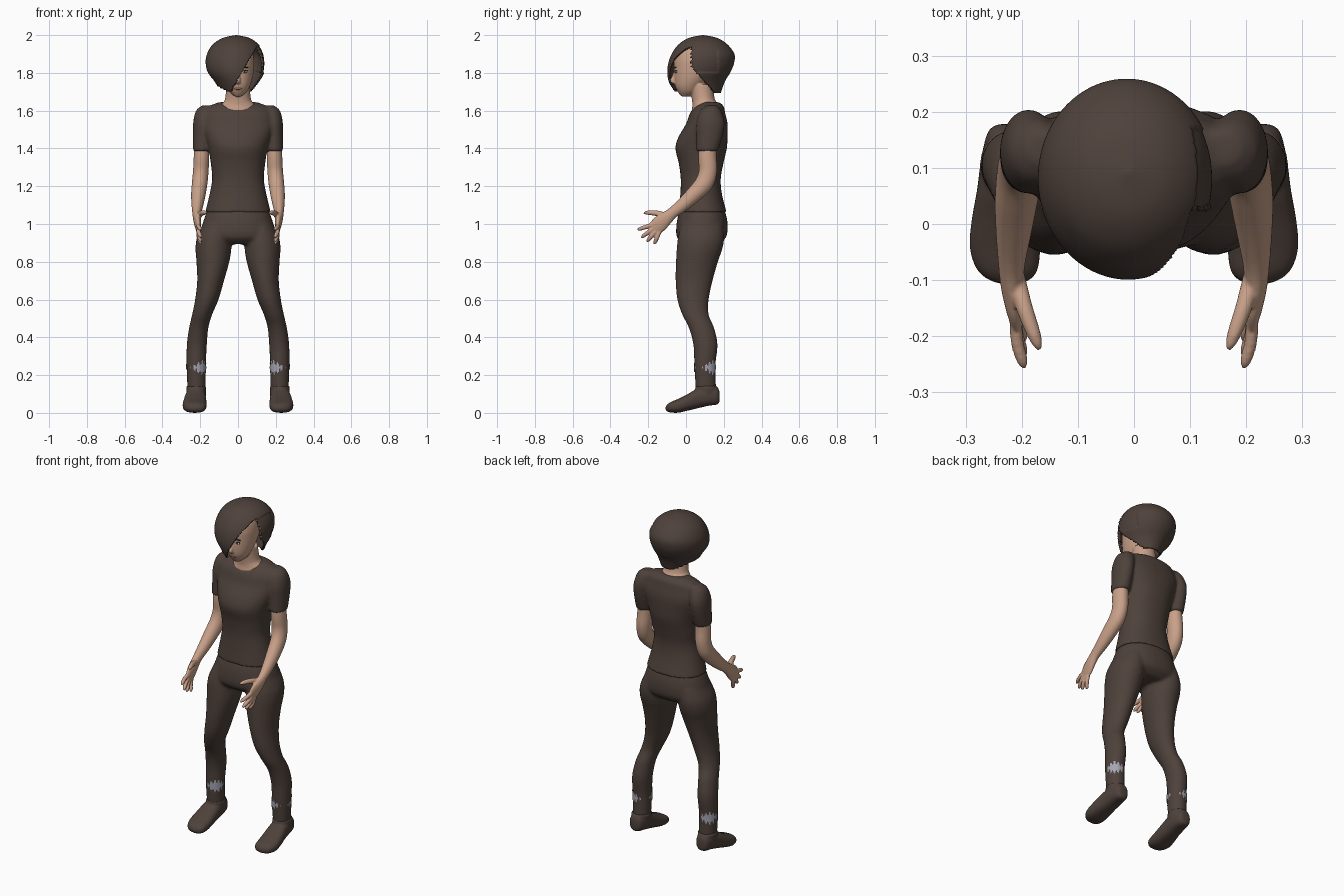
import bpy, bmesh, math
from mathutils import Vector, Matrix


def material(name, rgb):
    m = bpy.data.materials.new(name)
    m.diffuse_color = (*rgb, 1)
    return m


BROWN = material("dark brown", (0.076, 0.053, 0.043))
SKIN = material("skin", (0.58, 0.355, 0.25))
GREY = material("lavender grey", (0.38, 0.38, 0.46))
DARK = material("eye dark", (0.03, 0.02, 0.018))
WHITE = material("eye white", (0.6, 0.55, 0.5))
LIP = material("lip", (0.42, 0.19, 0.15))


def smooth_rings(rings, sub):
    """Catmull-Rom interpolation of (x, y, z, ra, rb) rows."""
    out, last = [], len(rings) - 1
    for i in range(last):
        p = [rings[max(0, min(last, i + k))] for k in (-1, 0, 1, 2)]
        for s in range(sub):
            t = s / sub
            out.append([0.5 * (2 * b + (c - a) * t + (2 * a - 5 * b + 4 * c - d) * t * t
                               + (3 * b - a - 3 * c + d) * t ** 3) for a, b, c, d in zip(*p)])
    return out + [list(rings[-1])]


def loft(bm, rings, side=1, axis=None, n=36, sub=5, power=2.0):
    """Skin oval rings; axis fixes the ring normal, otherwise rings follow the path."""
    rows = smooth_rings(rings, sub)
    cen = [Vector(r[:3]) for r in rows]
    loops = []
    for i, r in enumerate(rows):
        t = Vector(axis) if axis else (cen[min(i + 1, len(cen) - 1)] - cen[max(i - 1, 0)]).normalized()
        u = Vector((1, 0, 0))
        u = (u - t * u.dot(t)).normalized()
        v = t.cross(u)
        loop = []
        for k in range(n):
            a = 2 * math.pi * k / n
            c, s = math.cos(a), math.sin(a)
            c = math.copysign(abs(c) ** (2 / power), c)
            s = math.copysign(abs(s) ** (2 / power), s)
            co = cen[i] + u * c * max(r[3], 0.001) + v * s * max(r[4], 0.001)
            loop.append(bm.verts.new((co.x * side, co.y, co.z)))
        loops.append(loop)
    for a, b in zip(loops, loops[1:]):
        for k in range(n):
            bm.faces.new((a[k], a[(k + 1) % n], b[(k + 1) % n], b[k]))
    bm.faces.new(loops[0])
    bm.faces.new(loops[-1])
    bmesh.ops.recalc_face_normals(bm, faces=bm.faces)


def finish(bm, name, mat, voxel=0, relax=4):
    """Make the object; a voxel size fuses overlapping pieces into one skin."""
    me = bpy.data.meshes.new(name)
    for f in bm.faces:
        f.smooth = True
    bm.to_mesh(me)
    bm.free()
    me.materials.append(mat)
    ob = bpy.data.objects.new(name, me)
    bpy.context.collection.objects.link(ob)
    if voxel:
        m = ob.modifiers.new("fuse", 'REMESH')
        m.mode, m.voxel_size, m.use_smooth_shade = 'VOXEL', voxel, True
        m = ob.modifiers.new("relax", 'SMOOTH')
        m.factor, m.iterations = 0.5, relax
    return ob


def blob(name, mat, loc, scale):
    bm = bmesh.new()
    bmesh.ops.create_uvsphere(bm, u_segments=16, v_segments=10, radius=1,
                              matrix=Matrix.Translation(loc) @ Matrix.Diagonal((*scale, 1)))
    finish(bm, name, mat)


UP, BACK = (0, 0, 1), (0, 1, 0)

# Shirt: torso and two short sleeves
bm = bmesh.new()
loft(bm, [(0, .088, 1.062, .174, .127), (0, .08, 1.16, .15, .11), (0, .078, 1.24, .137, .106),
          (0, .08, 1.32, .144, .118), (0, .08, 1.40, .157, .136), (0, .09, 1.46, .175, .13),
          (0, .11, 1.53, .195, .11), (0, .115, 1.59, .185, .092), (0, .125, 1.625, .15, .073),
          (0, .13, 1.645, .10, .045)], axis=UP, power=2.2)
for s in (1, -1):
    loft(bm, [(.192, .112, 1.385, .046, .057), (.19, .125, 1.47, .049, .07), (.187, .13, 1.54, .05, .074),
              (.172, .13, 1.60, .05, .055), (.16, .135, 1.628, .03, .028)], s, UP)
finish(bm, "shirt", BROWN, 0.008)

# Trousers: hips and two legs
LEG = [(.11, .085, 1.0, .075, .11), (.125, .08, .93, .092, .122), (.13, .072, .87, .095, .121),
       (.133, .058, .80, .087, .111), (.145, .043, .70, .071, .098), (.165, .037, .60, .062, .083),
       (.19, .05, .52, .053, .07), (.208, .082, .45, .051, .067), (.218, .103, .36, .053, .064),
       (.221, .1, .25, .051, .056), (.22, .105, .13, .048, .054), (.22, .105, .08, .045, .05)]
bm = bmesh.new()
loft(bm, [(0, .085, 1.09, .15, .11), (0, .086, 1.05, .171, .126), (0, .085, .99, .191, .136),
          (0, .082, .93, .203, .13), (0, .08, .893, .15, .09)], axis=UP, power=2.2)
for s in (1, -1):
    loft(bm, LEG, s, UP)
finish(bm, "trousers", BROWN, 0.009)

# Ragged sock patches showing at the ankles
bm = bmesh.new()
for s in (1, -1):
    loft(bm, [(.2205, .1015, .30, .054, .062), (.221, .1, .25, .0535, .0585),
              (.2205, .102, .19, .052, .0575)], s, UP, n=72, sub=12)


def bare(f):
    c = f.calc_center_median()
    a = math.atan2(c.y - .1, abs(c.x) - .22)
    reach = .010 + .020 * math.sin(2 * a - .2) + .010 * math.sin(17 * a)
    return len(f.verts) > 4 or abs(c.z - .24) > reach


bmesh.ops.delete(bm, geom=[f for f in bm.faces if bare(f)], context='FACES')
finish(bm, "sock_patches", GREY)

# Shoes with ankle collars
bm = bmesh.new()
for s in (1, -1):
    loft(bm, [(.222, .178, .085, .02, .025), (.222, .165, .09, .038, .046), (.222, .12, .088, .05, .05),
              (.225, .06, .076, .055, .052), (.228, .01, .056, .061, .044), (.23, -.04, .038, .063, .037),
              (.226, -.08, .030, .055, .028), (.222, -.1, .026, .036, .018), (.222, -.108, .025, .01, .007)],
         s, BACK, power=2.5)
    loft(bm, [(.222, .108, .06, .046, .05), (.221, .108, .10, .052, .058), (.221, .108, .143, .053, .059)], s, UP)
finish(bm, "shoes", BROWN, 0.006)

# Arms, palms and fingers
bm = bmesh.new()
FINGERS = [((-.165, 1.0), (-.257, .970)), ((-.158, .988), (-.237, .928)),
           ((-.150, .975), (-.208, .906)), ((-.138, .966), (-.168, .893))]
for s in (1, -1):
    loft(bm, [(.19, .115, 1.46, .036, .045), (.193, .113, 1.36, .041, .048), (.197, .116, 1.28, .041, .048),
              (.203, .095, 1.215, .041, .048), (.21, .04, 1.155, .038, .042), (.215, -.02, 1.10, .031, .035),
              (.218, -.07, 1.06, .024, .030), (.217, -.105, 1.03, .021, .036), (.213, -.14, 1.0, .017, .043),
              (.209, -.168, .975, .012, .038)], s)
    for (y0, z0), (y1, z1) in FINGERS:
        ym, zm = (y0 + y1) / 2, (z0 + z1) / 2
        loft(bm, [(.211, y0, z0, .011, .011), (.208, ym, zm, .0115, .0115),
                  (.199, y1 * .85 + y0 * .15, z1 * .85 + z0 * .15, .010, .010),
                  (.196, y1, z1, .004, .004)], s, n=14)
    loft(bm, [(.21, -.095, 1.04, .016, .016), (.195, -.15, 1.056, .015, .015),
              (.177, -.2, 1.06, .012, .012), (.168, -.224, 1.057, .005, .005)], s, n=14)
finish(bm, "arms", SKIN, 0.0045, 2)

# Head, nose and neck
bm = bmesh.new()
loft(bm, [(0, .0, 1.676, .02, .026), (0, .01, 1.70, .046, .054), (0, .015, 1.73, .063, .072),
          (0, .03, 1.77, .076, .092), (0, .045, 1.82, .084, .108), (0, .05, 1.87, .085, .112),
          (0, .055, 1.92, .075, .10), (0, .06, 1.96, .045, .06)], axis=UP)
loft(bm, [(0, -.054, 1.815, .007, .008), (0, -.062, 1.785, .009, .012), (0, -.067, 1.757, .014, .018),
          (0, -.058, 1.742, .012, .012)], axis=UP, n=16)
loft(bm, [(0, .11, 1.56, .11, .075), (0, .108, 1.60, .108, .077), (0, .105, 1.63, .092, .071),
          (0, .092, 1.66, .069, .061), (0, .08, 1.74, .062, .062)], axis=UP)
finish(bm, "head_and_neck", SKIN, 0.0045, 3)

# Eyes, brows and mouth
for s in (1, -1):
    blob("eye_white", WHITE, (s * .036, -.052, 1.805), (.015, .006, .006))
    blob("eye_iris", DARK, (s * .036, -.055, 1.805), (.006, .005, .006))
    blob("eyelid_line", DARK, (s * .037, -.053, 1.812), (.016, .006, .002))
    blob("eyebrow", DARK, (s * .037, -.056, 1.829), (.019, .005, .003))
blob("mouth", LIP, (0, -.049, 1.716), (.021, .006, .006))

# Bob hair with a swept fringe: closed cap, then the face opening is cut away
bm = bmesh.new()
loft(bm, [(.003, .06, 1.675, .08, .118), (-.003, .057, 1.75, .118, .147), (-.01, .067, 1.80, .148, .166),
          (-.013, .08, 1.85, .158, .174), (-.013, .09, 1.90, .151, .166), (-.012, .09, 1.95, .122, .13),
          (-.01, .09, 1.985, .07, .075), (-.01, .09, 2.0, .003, .003)], axis=UP, n=160, sub=10)


def fringe(z):
    return -.04 + (z - 1.70) * .583


def cut(f):
    c = f.calc_center_median()
    edge = .03 + max(0, 1.83 - c.z) * .9
    opening = c.x > fringe(c.z) and c.y < edge and c.z < 1.94
    return opening or c.z < 1.695 + .5 * max(0, -c.x - .04)


bmesh.ops.delete(bm, geom=[f for f in bm.faces if cut(f)], context='FACES')
for v in bm.verts:  # hair right of the parting sits a little lower
    if v.co.x > fringe(v.co.z) + .012 and .03 < v.co.y < .17 and v.co.z > 1.8:
        v.co.x *= .96
hair = finish(bm, "hair", BROWN)
m = hair.modifiers.new("thickness", 'SOLIDIFY')
m.thickness, m.offset = 0.012, -1
